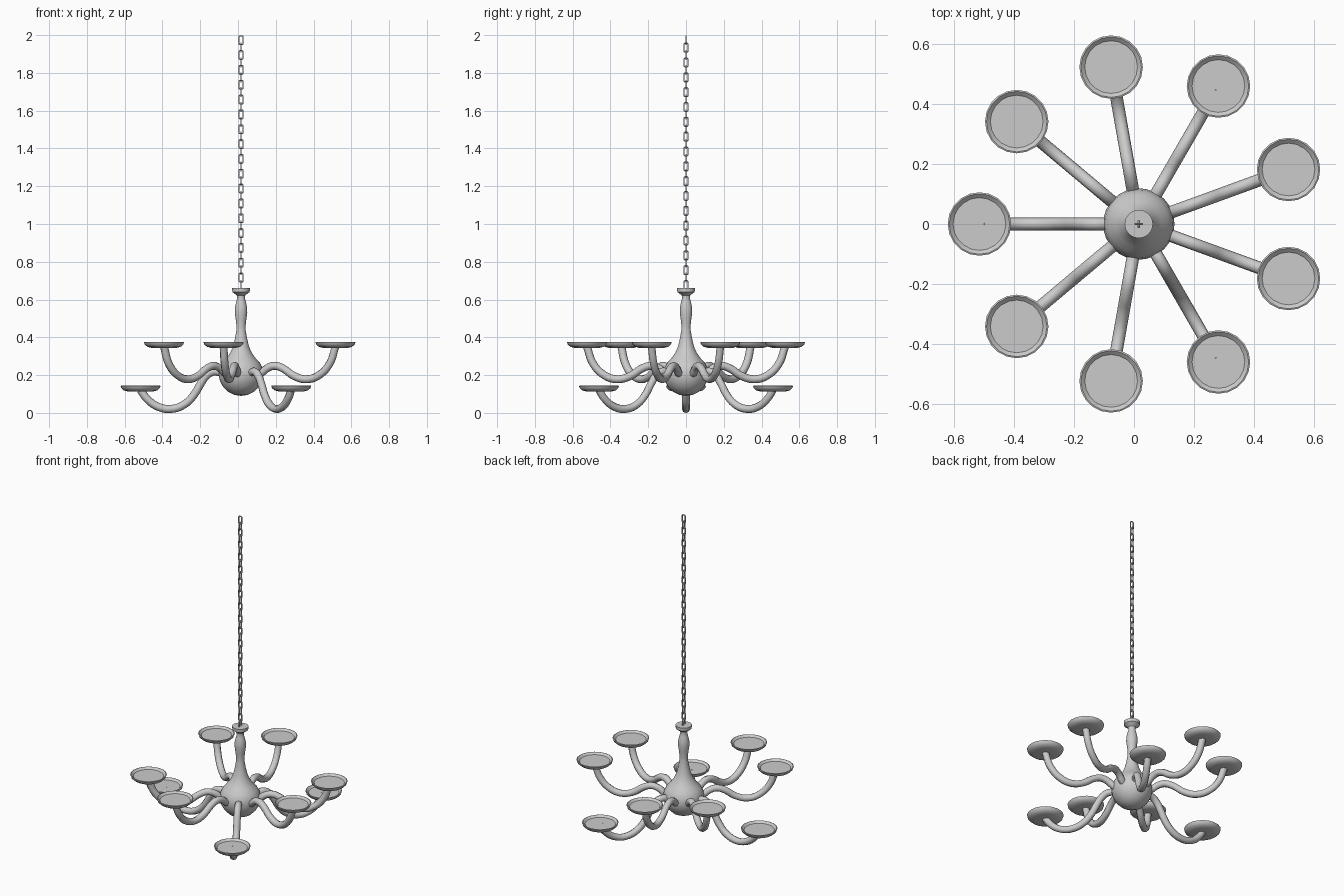
import bpy, bmesh, math

if "Cube" in bpy.data.objects:
    bpy.data.objects.remove(bpy.data.objects["Cube"])

CX = 0.016          # axis of the lamp
REACH = 0.532       # distance of the dishes from the axis


def activate(obj):
    bpy.ops.object.select_all(action='DESELECT')
    obj.select_set(True)
    bpy.context.view_layer.objects.active = obj


def smooth(obj, angle=35):
    activate(obj)
    bpy.ops.object.shade_smooth_by_angle(angle=math.radians(angle))


def lathe(name, profile, sides, loc):
    """Revolve (radius, z) points around z; radius 0 makes a pole."""
    bm = bmesh.new()
    rings = []
    for r, z in profile:
        n = 1 if r == 0 else sides
        rings.append([bm.verts.new((r * math.cos(math.tau * i / sides),
                                    r * math.sin(math.tau * i / sides), z)) for i in range(n)])
    for a, b in zip(rings, rings[1:]):
        for i in range(sides):
            j = (i + 1) % sides
            if len(a) == 1:
                bm.faces.new((a[0], b[j], b[i]))
            elif len(b) == 1:
                bm.faces.new((a[i], a[j], b[0]))
            else:
                bm.faces.new((a[i], a[j], b[j], b[i]))
    bmesh.ops.recalc_face_normals(bm, faces=bm.faces)
    me = bpy.data.meshes.new(name)
    bm.to_mesh(me)
    bm.free()
    obj = bpy.data.objects.new(name, me)
    bpy.context.collection.objects.link(obj)
    obj.location = loc
    smooth(obj)
    return obj


def tube(name, pts, radius, kind='BEZIER', cyclic=False, res=2):
    """Round tube along a path, turned into a mesh."""
    cu = bpy.data.curves.new(name, 'CURVE')
    cu.dimensions = '3D'
    cu.bevel_depth = radius
    cu.bevel_resolution = res
    cu.resolution_u = 5
    cu.use_fill_caps = not cyclic
    sp = cu.splines.new(kind)
    if kind == 'BEZIER':
        sp.bezier_points.add(len(pts) - 1)
        for bp, p in zip(sp.bezier_points, pts):
            bp.co = p
            bp.handle_left_type = bp.handle_right_type = 'AUTO'
    else:
        sp.points.add(len(pts) - 1)
        for bp, p in zip(sp.points, pts):
            bp.co = (*p, 1)
    sp.use_cyclic_u = cyclic
    obj = bpy.data.objects.new(name, cu)
    bpy.context.collection.objects.link(obj)
    activate(obj)
    bpy.ops.object.convert(target='MESH')
    obj = bpy.context.view_layer.objects.active
    smooth(obj, 50)
    return obj


# turned body: globe, baluster stem and top cap
lathe("body", [(0, 0.090), (0.035, 0.095), (0.068, 0.111), (0.095, 0.138), (0.112, 0.170),
               (0.119, 0.205), (0.114, 0.238), (0.099, 0.266), (0.077, 0.290), (0.057, 0.318),
               (0.042, 0.352), (0.032, 0.395), (0.025, 0.435), (0.024, 0.460), (0.028, 0.495),
               (0.033, 0.530), (0.032, 0.560), (0.025, 0.590), (0.020, 0.608), (0.022, 0.622),
               (0.035, 0.632), (0.046, 0.640), (0.047, 0.660), (0, 0.660)], 32, (CX, 0, 0))

# arms with dishes: every third one hangs low
high = [(0.08, 0.195), (0.115, 0.212), (0.15, 0.238), (0.19, 0.249), (0.235, 0.236),
        (0.30, 0.195), (0.37, 0.178), (0.44, 0.200), (0.50, 0.262), (REACH, 0.350)]
low = [(0.08, 0.200), (0.115, 0.215), (0.15, 0.217), (0.185, 0.195), (0.215, 0.152),
       (0.25, 0.094), (0.30, 0.045), (0.37, 0.021), (0.44, 0.033), (0.50, 0.077), (REACH, 0.122)]
dish = [(0, -0.017), (0.065, -0.017), (0.088, -0.011), (0.102, 0.001), (0.106, 0.013),
        (0.101, 0.015), (0.088, 0.003), (0, 0.003)]
for k in range(9):
    a = math.radians(20 + 40 * k)
    is_low = k % 3 == 1
    path = low if is_low else high
    c, s = math.cos(a), math.sin(a)
    tube(f"arm_{k + 1}", [(CX + r * c, r * s, z) for r, z in path], 0.021)
    lathe(f"dish_{k + 1}", dish, 20, (CX + REACH * c, REACH * s, 0.130 if is_low else 0.361))

# chain of alternating rectangular links
N, BOTTOM, TOP, WIRE = 34, 0.650, 2.0, 0.0038
LENGTH = 0.054
pitch = (TOP - BOTTOM - LENGTH) / (N - 1)
w, h, b = 0.0105, LENGTH / 2 - WIRE, 0.004
outline = [(w, h - b), (w - b, h), (b - w, h), (-w, h - b),
           (-w, b - h), (b - w, -h), (w - b, -h), (w, b - h)]
for i in range(N):
    z = TOP - LENGTH / 2 - i * pitch
    pts = [(CX + u, 0, z + v) if i % 2 == 0 else (CX, u, z + v) for u, v in outline]
    tube(f"chain_link_{i + 1}", pts, WIRE, 'POLY', True, 1)
